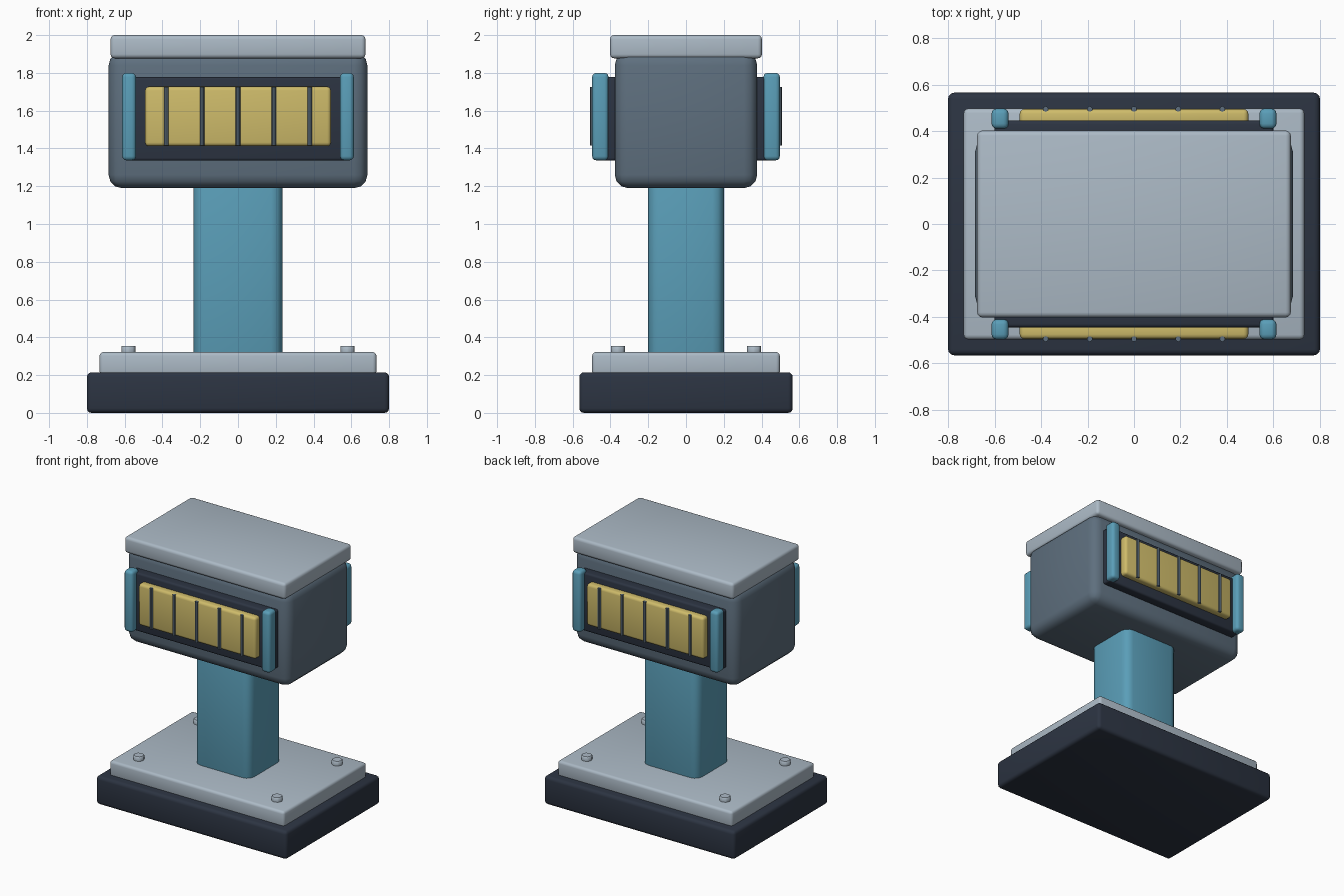
import bpy
import math

cube = bpy.data.objects.get("Cube")
if cube:
    bpy.data.objects.remove(cube, do_unlink=True)


def material(name, rgb):
    """Flat material from 8-bit display colour, converted to linear."""
    linear = [((c / 255 + 0.055) / 1.055) ** 2.4 for c in rgb] + [1]
    mat = bpy.data.materials.new(name)
    mat.use_nodes = True
    mat.diffuse_color = linear
    mat.node_tree.nodes["Principled BSDF"].inputs["Base Color"].default_value = linear
    return mat


NAVY = material("dark navy", (44, 52, 66))
SLATE = material("slate grey", (94, 111, 126))
SILVER = material("light grey", (172, 186, 198))
TEAL = material("teal blue", (90, 158, 184))
GOLD = material("pale gold", (206, 187, 106))


def finish(obj, name, mat, bevel, segments=3):
    obj.name = name
    obj.data.materials.append(mat)
    bpy.ops.object.transform_apply(location=False, rotation=True, scale=True)
    if bevel:
        mod = obj.modifiers.new("Rounded edges", 'BEVEL')
        mod.width = bevel
        mod.segments = segments
        mod.limit_method = 'ANGLE'
        bpy.ops.object.modifier_apply(modifier=mod.name)
    bpy.ops.object.shade_smooth_by_angle(angle=math.radians(35))
    return obj


def box(name, x, y, z, mat, bevel):
    """Rounded box from (low, high) ranges on each axis."""
    ranges = (x, y, z)
    bpy.ops.mesh.primitive_cube_add(size=1, location=[sum(r) / 2 for r in ranges])
    obj = bpy.context.object
    obj.scale = [abs(r[1] - r[0]) for r in ranges]
    return finish(obj, name, mat, bevel)


def rod(name, x, y, z, radius, sides, mat, bevel=0):
    bpy.ops.mesh.primitive_cylinder_add(vertices=sides, radius=radius,
                                        depth=z[1] - z[0], location=(x, y, sum(z) / 2))
    return finish(bpy.context.object, name, mat, bevel, 1)


def span(half):
    return (-half, half)


# Base, mounting plate, post, head and lid
box("base", span(0.8), span(0.565), (0, 0.215), NAVY, 0.025)
box("mounting_plate", span(0.733), span(0.497), (0.2, 0.322), SILVER, 0.02)
box("post", span(0.235), span(0.2), (0.25, 1.3), TEAL, 0.06)
box("head", span(0.685), span(0.377), (1.19, 1.91), SLATE, 0.07)
box("lid", span(0.675), span(0.402), (1.877, 2.0), SILVER, 0.022)

# Bolts on the plate corners
for sx in (-1, 1):
    for sy in (-1, 1):
        rod("bolt", sx * 0.58, sy * 0.36, (0.3, 0.355), 0.04, 8, SILVER, 0.005)

# Lamp panel on the front and back
for side, s in (("front", -1), ("back", 1)):
    box(side + "_bezel", span(0.6), (s * 0.35, s * 0.445), (1.335, 1.778), NAVY, 0.015)
    box(side + "_lamp", span(0.492), (s * 0.42, s * 0.495), (1.412, 1.727), GOLD, 0.02)
    for i in range(-2, 3):
        rod(side + "_lamp_bar", i * 0.19, s * 0.495, (1.415, 1.725), 0.012, 8, SLATE)
    for sx in (-1, 1):
        box(side + "_guard", (sx * 0.54, sx * 0.613), (s * 0.41, s * 0.497),
            (1.337, 1.8), TEAL, 0.022)
